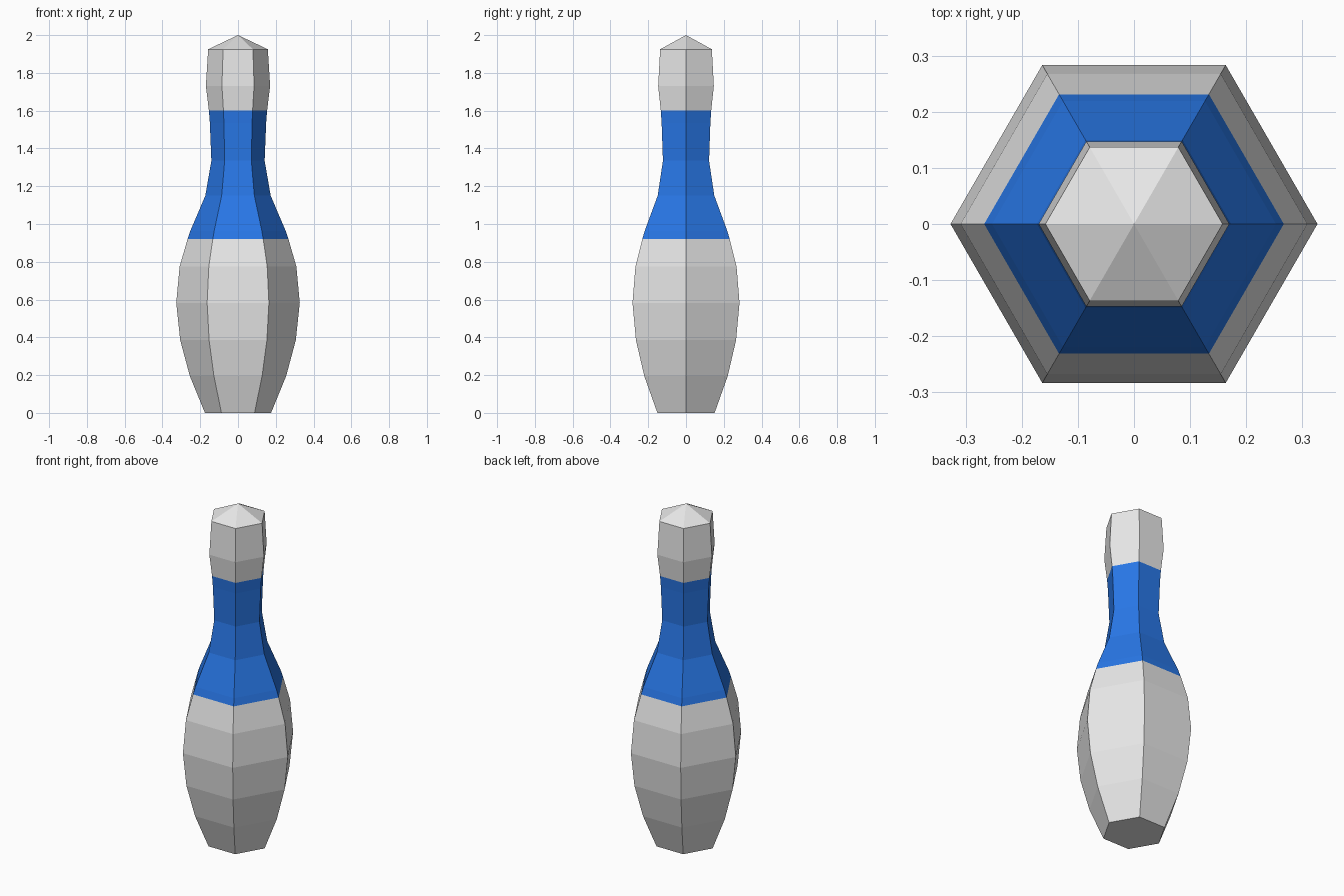
import bpy, bmesh, math

if "Cube" in bpy.data.objects:
    bpy.data.objects.remove(bpy.data.objects["Cube"])


def material(name, rgb):
    m = bpy.data.materials.new(name)
    m.diffuse_color = (*rgb, 1.0)
    m.use_nodes = True
    m.node_tree.nodes["Principled BSDF"].inputs["Base Color"].default_value = m.diffuse_color
    return m


SIDES = 6
BAND = (0.92, 1.60)

# Pin profile: (height, corner radius)
profile = [(0.0, 0.175), (0.195, 0.255), (0.385, 0.306), (0.583, 0.327),
           (0.775, 0.309), (0.92, 0.267), (0.962, 0.253), (1.15, 0.173),
           (1.335, 0.141), (1.535, 0.149), (1.60, 0.154), (1.73, 0.170),
           (1.925, 0.158)]

# Six-sided body, flat base and pointed cap
bm = bmesh.new()
rings = [[bm.verts.new((r * math.cos(math.tau * i / SIDES),
                        r * math.sin(math.tau * i / SIDES), z))
          for i in range(SIDES)] for z, r in profile]
for low, high in zip(rings, rings[1:]):
    for i in range(SIDES):
        j = (i + 1) % SIDES
        bm.faces.new((low[i], low[j], high[j], high[i]))
bm.faces.new(rings[0][::-1])
apex = bm.verts.new((0, 0, 2.0))
for i in range(SIDES):
    bm.faces.new((rings[-1][i], rings[-1][(i + 1) % SIDES], apex))
bmesh.ops.recalc_face_normals(bm, faces=bm.faces)

# Blue neck band, chosen by height
for f in bm.faces:
    f.material_index = int(BAND[0] < f.calc_center_median().z < BAND[1])

mesh = bpy.data.meshes.new("bowling_pin")
bm.to_mesh(mesh)
bm.free()
mesh.materials.append(material("white", (0.8, 0.8, 0.8)))
mesh.materials.append(material("blue", (0.022, 0.19, 0.82)))
pin = bpy.data.objects.new("bowling_pin", mesh)
bpy.context.collection.objects.link(pin)
